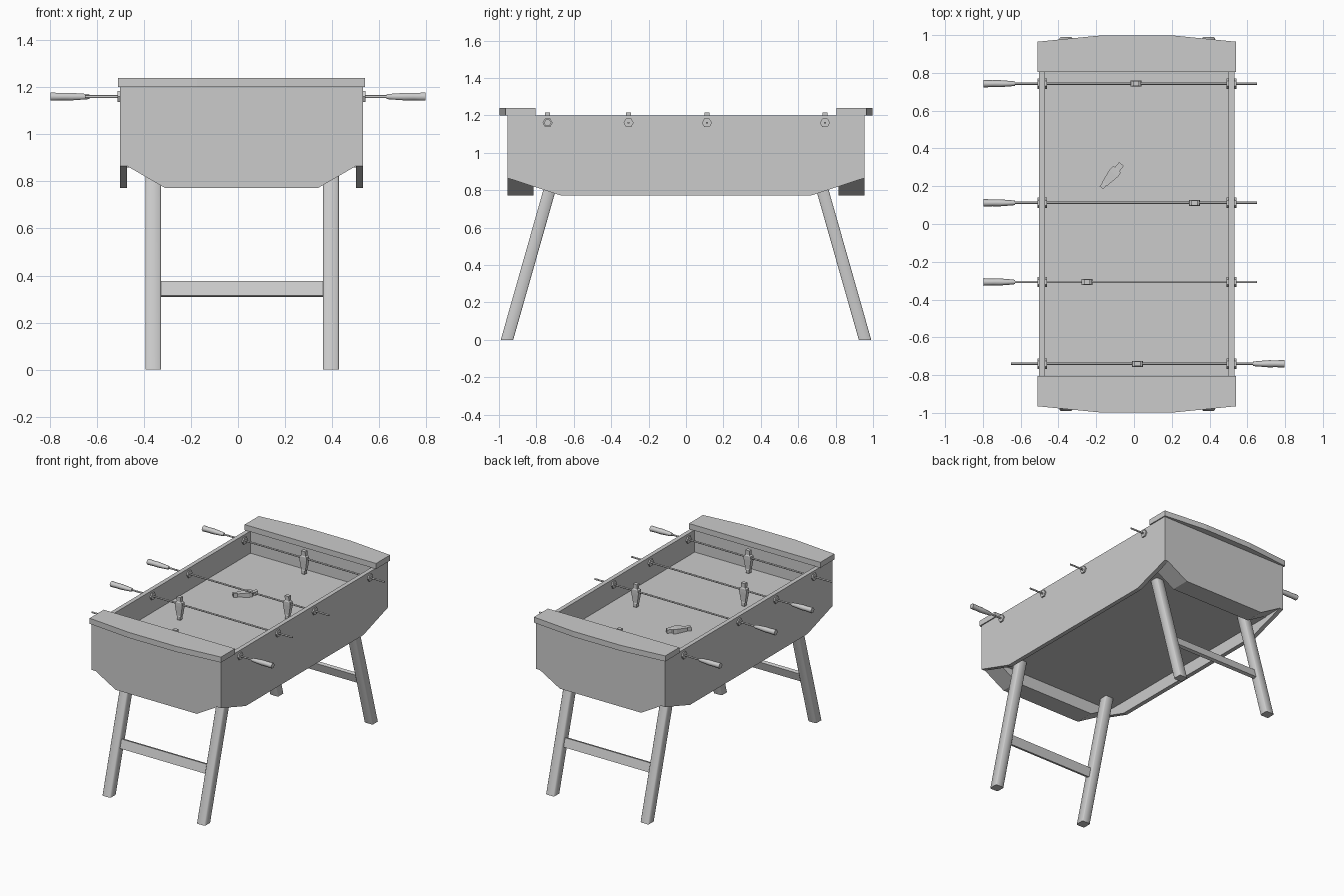
import bpy
import bmesh
from math import sin, cos, pi, radians
from mathutils import Vector, Matrix

cube = bpy.data.objects.get("Cube")
if cube:
    bpy.data.objects.remove(cube, do_unlink=True)

grey = bpy.data.materials.new("plain_grey")
grey.use_nodes = True
GREY = (0.6, 0.6, 0.6, 1)
grey.diffuse_color = GREY
grey.node_tree.nodes["Principled BSDF"].inputs["Base Color"].default_value = GREY

CX = 0.015            # centre line of the cabinet
HALF = 0.517          # half of its outer width
INNER = 0.486         # half of its inner width
LOW, TOP = 0.772, 1.2
FIELD = 1.04          # height of the playing surface
ROD_Z = 1.16


def loft(name, rings, matrix=None, smooth=False):
    """Skin a closed solid through rings of equal point count."""
    bm = bmesh.new()
    loops = [[bm.verts.new(p) for p in ring] for ring in rings]
    n = len(loops[0])
    for a, b in zip(loops, loops[1:]):
        for i in range(n):
            j = (i + 1) % n
            bm.faces.new((a[i], a[j], b[j], b[i]))
    bm.faces.new(loops[0])
    bm.faces.new(loops[-1])
    if matrix:
        bm.transform(matrix)
    bmesh.ops.recalc_face_normals(bm, faces=bm.faces)
    mesh = bpy.data.meshes.new(name)
    bm.to_mesh(mesh)
    bm.free()
    mesh.materials.append(grey)
    obj = bpy.data.objects.new(name, mesh)
    bpy.context.collection.objects.link(obj)
    if smooth:
        bpy.ops.object.select_all(action="DESELECT")
        obj.select_set(True)
        bpy.context.view_layer.objects.active = obj
        bpy.ops.object.shade_smooth_by_angle(angle=radians(61))
    return obj


def box(name, x, y, z):
    corners = [(x[0], y[0]), (x[1], y[0]), (x[1], y[1]), (x[0], y[1])]
    return loft(name, [[(px, py, h) for px, py in corners] for h in z])


def turned(name, profile, y, sides, smooth=True):
    """Solid turned around the rod axis; profile holds (x, radius)."""
    angles = [2 * pi * i / sides for i in range(sides)]
    return loft(name, [[(x, y + r * cos(a), ROD_Z + r * sin(a)) for a in angles]
                       for x, r in profile], smooth=smooth)


# Side panels, with the lower corners cut away
side = [(-0.955, TOP), (0.955, TOP), (0.955, 0.865), (0.67, LOW), (-0.67, LOW), (-0.955, 0.865)]
for label, s in (("right", -1), ("left", 1)):
    loft(label + "_side_panel",
         [[(CX + s * d, y, z) for y, z in side] for d in (INNER, HALF)])

# Thick end panels and the bowed caps above them
end = [(-INNER, TOP), (INNER, TOP), (INNER, 0.865), (0.325, LOW), (-0.325, LOW), (-INNER, 0.865)]
cap = [(-0.525, 0.805), (0.525, 0.805), (0.525, 0.965), (0.19, 0.998), (-0.19, 0.998), (-0.525, 0.965)]
for label, s in (("front", -1), ("back", 1)):
    loft(label + "_end_panel",
         [[(CX + x, s * d, z) for x, z in end] for d in (0.815, 0.954)])
    loft(label + "_end_cap",
         [[(CX + x, s * y, z) for x, y in cap] for z in (TOP, 1.24)])

# Playing field
box("playing_field", (CX - INNER, CX + INNER), (-0.815, 0.815), (0.86, FIELD))


# Splayed square legs with softened edges, and the stretchers between each pair
def leg_y(z):
    return 0.957 - 0.284 * z


W, C = 0.0333, 0.027
leg_section = [(W, C), (C, W), (-C, W), (-W, C), (-W, -C), (-C, -W), (C, -W), (W, -C)]
for end_label, sy in (("front", -1), ("back", 1)):
    for side_label, sx in (("right", -1), ("left", 1)):
        loft(f"{end_label}_{side_label}_leg",
             [[(CX + 0.0025 + sx * 0.3775 + dx, sy * leg_y(z) + dy, z)
               for dx, dy in leg_section] for z in (0, 0.87)], smooth=True)
    loft(end_label + "_stretcher",
         [[(x, sy * (leg_y(z) + d), z + d * 0.28)
           for z, d in ((0.312, -0.012), (0.312, 0.012), (0.374, 0.012), (0.374, -0.012))]
          for x in (-0.345, 0.375)])

# Player figure: (height, half width, half depth) from foot to head
FIGURE = [(0, 0.012, 0.014), (0.025, 0.013, 0.014), (0.03, 0.017, 0.012), (0.1, 0.029, 0.016),
          (0.125, 0.027, 0.016), (0.132, 0.016, 0.012), (0.165, 0.016, 0.013)]


def figure(name, matrix):
    rings = [[(w, d, z), (-w, d, z), (-w, -d, z), (w, -d, z)] for z, w, d in FIGURE]
    loft(name, rings, matrix)


# Rods with bushings, handle and one player each: (y, handle side, player x)
RODS = [(0.743, -1, 0.01), (0.112, -1, 0.32), (-0.307, -1, -0.25), (-0.74, 1, 0.018)]
for i, (y, s, px) in enumerate(RODS, 1):
    turned(f"rod_{i}", [(-0.65, 0.006), (0.65, 0.006)], y, 8)
    turned(f"handle_{i}", [(s * 0.63, 0.011), (s * 0.64, 0.013), (s * 0.715, 0.019),
                           (s * 0.75, 0.018), (s * 0.797, 0.020)], y, 6)
    for side_label, sx in (("right", -1), ("left", 1)):
        for place, a, b in (("inner", 0.476, 0.487), ("outer", 0.516, 0.527)):
            turned(f"{place}_{side_label}_bushing_{i}",
                   [(CX + sx * a, 0.027), (CX + sx * b, 0.027)], y, 6, smooth=False)
    figure(f"player_{i}", Matrix.Translation((px, y, 1.05)))

# Loose player lying on the field
direction = Vector((0.65, 0.76, 0)).normalized()
turn = direction.to_track_quat("Z", "Y").to_matrix().to_4x4()
figure("loose_player", Matrix.Translation((-0.173, 0.192, FIELD + 0.016)) @ turn)
